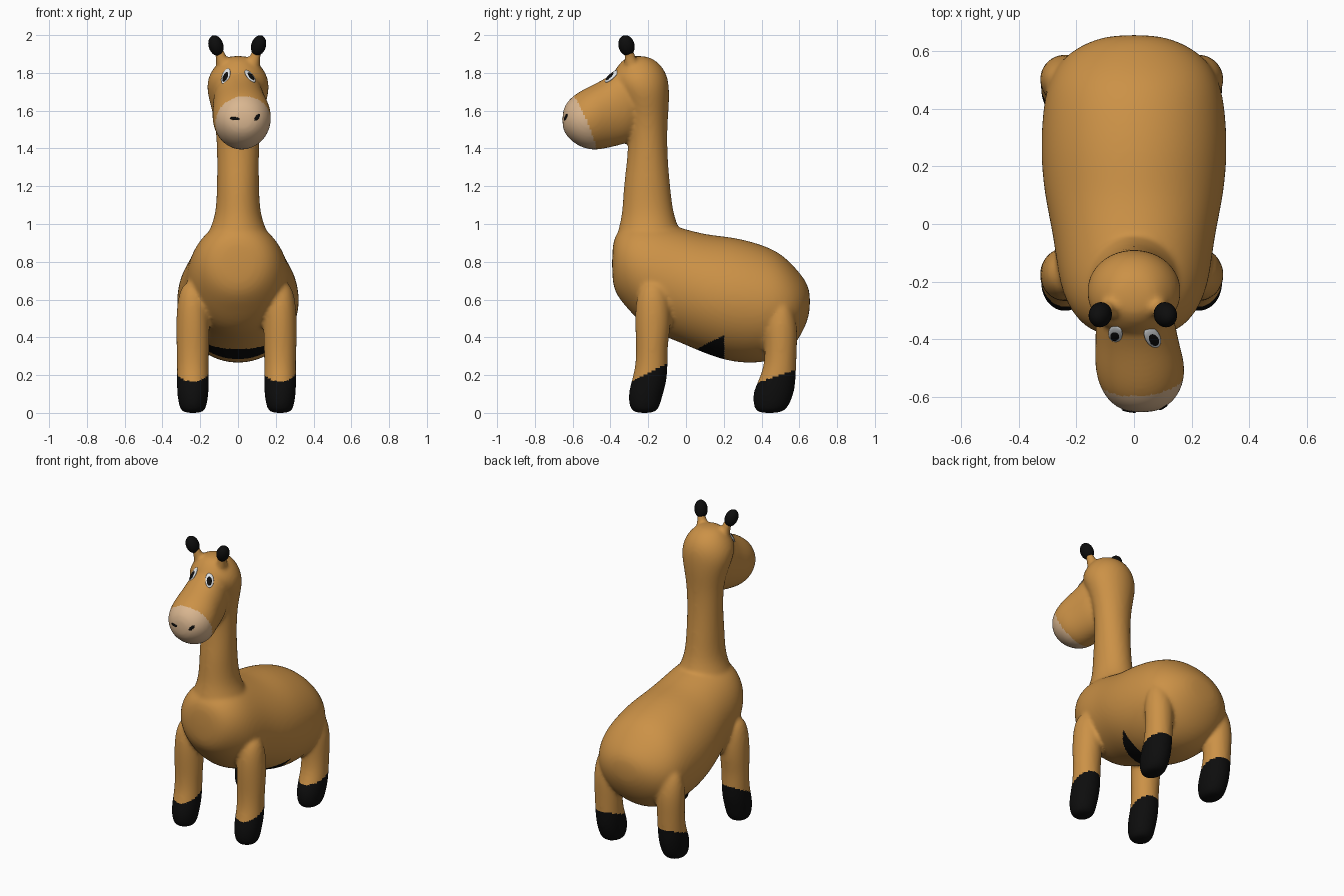
import bpy, bmesh, math
from mathutils import Matrix, Vector
from mathutils.bvhtree import BVHTree


def material(name, rgb):
    m = bpy.data.materials.new(name)
    m.diffuse_color = (*rgb, 1)
    return m


TAN = material("tan_coat", (0.60, 0.285, 0.062))
CREAM = material("cream_muzzle", (0.70, 0.47, 0.28))
BLACK = material("black", (0.004, 0.004, 0.004))
WHITE = material("eye_white", (0.75, 0.78, 0.80))


def loft(bm, axis, rings, n=24):
    """Skin elliptical rings (t, centre_x, radius_x, low, high) along y or z."""
    prev = None
    for t, cx, rx, lo, hi in rings:
        ring = []
        for i in range(n):
            a = 2 * math.pi * i / n
            u, v = cx + rx * math.cos(a), (lo + hi) / 2 + (hi - lo) / 2 * math.sin(a)
            ring.append(bm.verts.new((u, t, v) if axis == 'y' else (u, v, t)))
        if prev:
            for i in range(n):
                j = (i + 1) % n
                bm.faces.new((prev[i], prev[j], ring[j], ring[i]))
        else:
            bm.faces.new(ring[::-1])
        prev = ring
    bm.faces.new(prev)


def add_object(name, bm, mat):
    me = bpy.data.meshes.new(name)
    bm.to_mesh(me)
    bm.free()
    me.materials.append(mat)
    ob = bpy.data.objects.new(name, me)
    bpy.context.collection.objects.link(ob)
    return ob


def ellipsoid(name, matrix, mat):
    bm = bmesh.new()
    bmesh.ops.create_uvsphere(bm, u_segments=24, v_segments=14, radius=1, matrix=matrix)
    for f in bm.faces:
        f.smooth = True
    return add_object(name, bm, mat)


bm = bmesh.new()
# torso
loft(bm, 'y', [
    (-0.392, 0, 0.07, 0.70, 0.88), (-0.37, 0, 0.16, 0.62, 0.96),
    (-0.30, 0, 0.225, 0.54, 1.01), (-0.20, 0, 0.265, 0.43, 1.03),
    (-0.05, 0, 0.28, 0.38, 0.99), (0.10, 0, 0.315, 0.31, 0.945),
    (0.25, 0, 0.328, 0.262, 0.935), (0.40, 0, 0.32, 0.26, 0.895),
    (0.50, 0, 0.30, 0.29, 0.85), (0.58, 0, 0.25, 0.36, 0.77),
    (0.635, 0, 0.16, 0.46, 0.70), (0.657, 0, 0.07, 0.54, 0.64)])
# neck and skull
loft(bm, 'z', [
    (0.80, 0, 0.20, -0.37, -0.02), (0.93, 0, 0.175, -0.375, -0.01),
    (1.03, 0, 0.118, -0.338, -0.065), (1.20, 0, 0.112, -0.332, -0.083),
    (1.35, 0, 0.11, -0.31, -0.097), (1.50, 0, 0.117, -0.305, -0.10),
    (1.61, 0, 0.14, -0.33, -0.09), (1.70, 0, 0.167, -0.37, -0.087),
    (1.77, 0, 0.163, -0.40, -0.093), (1.83, 0, 0.13, -0.37, -0.12),
    (1.875, 0, 0.085, -0.33, -0.17), (1.89, 0, 0.04, -0.29, -0.22)])
# snout, turned slightly to one side
loft(bm, 'y', [
    (-0.655, 0.025, 0.04, 1.51, 1.59), (-0.635, 0.025, 0.095, 1.465, 1.645),
    (-0.58, 0.025, 0.142, 1.415, 1.695), (-0.50, 0.022, 0.161, 1.385, 1.735),
    (-0.42, 0.012, 0.147, 1.40, 1.775), (-0.35, 0.005, 0.14, 1.415, 1.83),
    (-0.28, 0, 0.13, 1.44, 1.84), (-0.22, 0, 0.08, 1.52, 1.76)])
# legs and horn stems, one per side
FRONT = [(0.0, 0.05, -0.27, -0.17), (0.025, 0.072, -0.30, -0.14),
         (0.10, 0.084, -0.308, -0.122), (0.17, 0.086, -0.288, -0.10),
         (0.25, 0.084, -0.267, -0.097), (0.35, 0.087, -0.264, -0.098),
         (0.45, 0.09, -0.27, -0.08), (0.60, 0.085, -0.27, -0.08), (0.70, 0.05, -0.23, -0.12)]
HIND = [(0.0, 0.05, 0.38, 0.50), (0.025, 0.072, 0.36, 0.54),
        (0.10, 0.084, 0.348, 0.572), (0.17, 0.086, 0.383, 0.582),
        (0.25, 0.084, 0.413, 0.584), (0.35, 0.087, 0.418, 0.588),
        (0.45, 0.09, 0.41, 0.592), (0.55, 0.08, 0.43, 0.57), (0.62, 0.04, 0.47, 0.53)]
for s in (-1, 1):
    for leg in (FRONT, HIND):
        loft(bm, 'z', [(z, s * 0.231 - 0.008, r, a, b) for z, r, a, b in leg])
    loft(bm, 'z', [(z, s * x, r, y - r, y + r) for z, x, r, y in (
        (1.80, 0.07, 0.05, -0.28), (1.86, 0.082, 0.036, -0.292),
        (1.90, 0.095, 0.028, -0.30), (1.94, 0.106, 0.028, -0.308))], 12)
bmesh.ops.recalc_face_normals(bm, faces=bm.faces)
body = add_object("body", bm, TAN)

# fuse the parts into one smooth skin
sub = body.modifiers.new("round", 'SUBSURF')
sub.levels = sub.render_levels = 2
rem = body.modifiers.new("fuse", 'REMESH')
rem.mode, rem.voxel_size, rem.use_smooth_shade = 'VOXEL', 0.011, True
smo = body.modifiers.new("soften", 'SMOOTH')
smo.factor, smo.iterations = 0.5, 10
skin = bpy.data.meshes.new_from_object(body.evaluated_get(bpy.context.evaluated_depsgraph_get()))
body.modifiers.clear()
body.data = skin
skin.materials.clear()
for m in (TAN, CREAM, BLACK):
    skin.materials.append(m)
low = min(v.co.z for v in skin.vertices)
for v in skin.vertices:
    v.co.z -= low * max(0.0, 1 - v.co.z / 0.2)

# cream snout in front of a slanted plane, black hooves below slanted lines
for p in skin.polygons:
    x, y, z = p.center
    p.use_smooth = True
    hoof = 0.18 + 0.5 * (y + 0.26) if y < 0.2 else 0.17 + 0.35 * (y - 0.41)
    if z > 1.2 and y < -0.6 + 0.43 * (1.685 - z) + 0.1 * (x - 0.025):
        p.material_index = 1
    elif z < hoof:
        p.material_index = 2

# face details lie on the skin, found by looking from the front
tree = BVHTree.FromPolygons([v.co for v in skin.vertices], [p.vertices[:] for p in skin.polygons])


def plate(name, x, z, size, roll, mat, lift=0.0):
    loc, nor, _, _ = tree.ray_cast(Vector((x, -2, z)), Vector((0, 1, 0)))
    rot = nor.to_track_quat('Z', 'Y').to_matrix().to_4x4()
    ellipsoid(name, Matrix.Translation(loc + nor * lift) @ rot
              @ Matrix.Rotation(math.radians(roll), 4, 'Z') @ Matrix.Diagonal((*size, 1)), mat)


for side, s in (("left", -1), ("right", 1)):
    plate(side + "_eye", s * 0.063, 1.78, (0.026, 0.05, 0.009), s * -8, WHITE, 0.003)
    plate(side + "_pupil", s * 0.063 + 0.001, 1.777, (0.017, 0.033, 0.008), s * -8, BLACK, 0.007)
    # horn tip
    ellipsoid(side + "_horn_tip", Matrix.Translation((s * 0.113 - 0.004, -0.315, 1.945))
              @ Matrix.Rotation(s * 0.3, 4, 'Y') @ Matrix.Rotation(0.25, 4, 'X')
              @ Matrix.Diagonal((0.039, 0.043, 0.056, 1)), BLACK)
plate("left_nostril", -0.018, 1.558, (0.026, 0.008, 0.004), -5, BLACK)
plate("right_nostril", 0.102, 1.565, (0.023, 0.010, 0.004), 45, BLACK)
